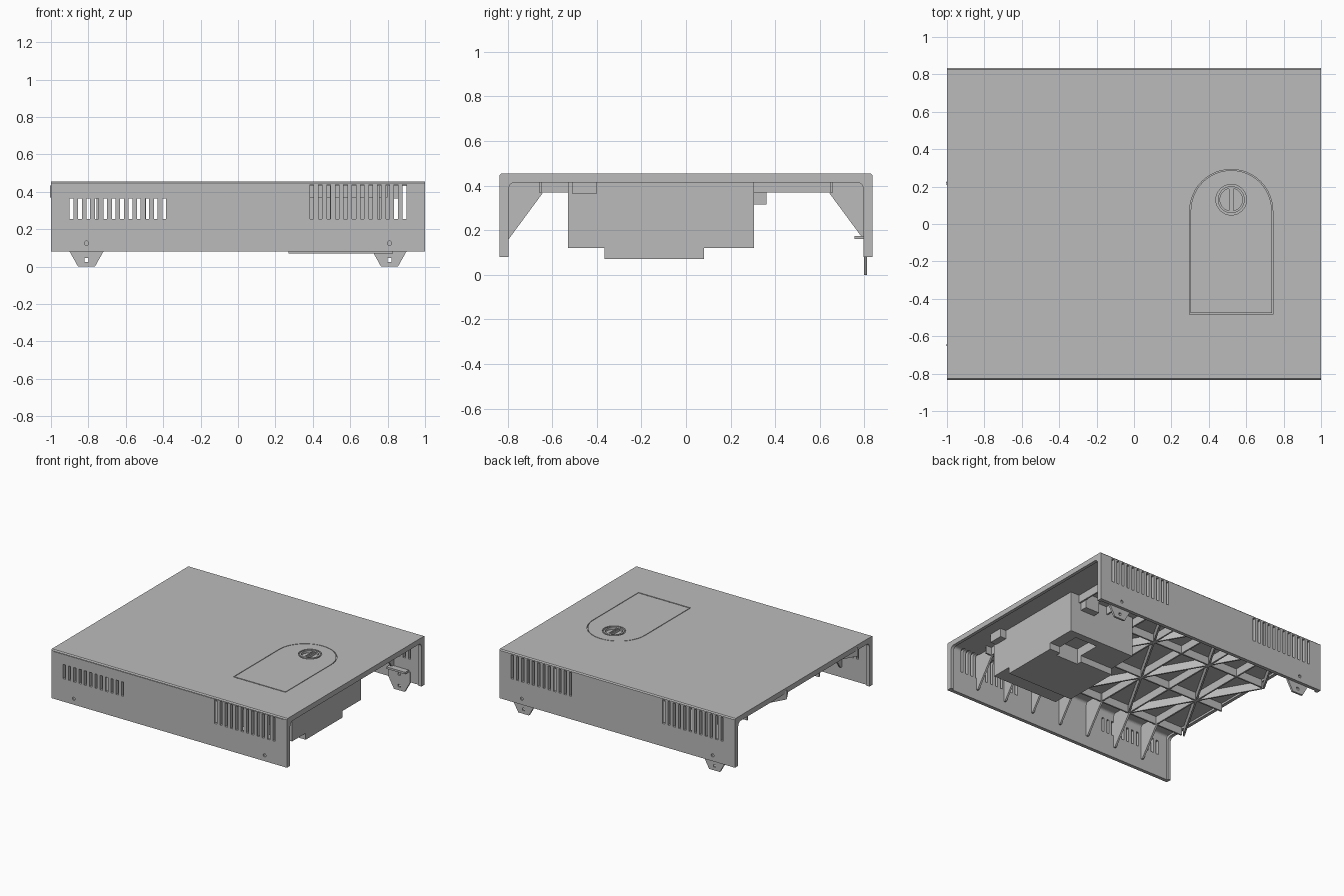
import bpy, bmesh
from math import sin, cos, pi, atan2, hypot
from mathutils import Matrix

cube = bpy.data.objects.get("Cube")
if cube:
    bpy.data.objects.remove(cube, do_unlink=True)

grey = bpy.data.materials.new("plain grey")
grey.use_nodes = True
colour = (0.5, 0.5, 0.5, 1)
grey.diffuse_color = colour
grey.node_tree.nodes["Principled BSDF"].inputs["Base Color"].default_value = colour


def finish(name, bm):
    bmesh.ops.recalc_face_normals(bm, faces=bm.faces)
    mesh = bpy.data.meshes.new(name)
    bm.to_mesh(mesh)
    bm.free()
    mesh.materials.append(grey)
    ob = bpy.data.objects.new(name, mesh)
    bpy.context.collection.objects.link(ob)
    return ob


def add_box(bm, x, y, z, angle=0):
    """Box from three (low, high) ranges, turned about its own centre."""
    mid = [(a + b) / 2 for a, b in (x, y, z)]
    size = [b - a for a, b in (x, y, z)]
    m = Matrix.Translation(mid) @ Matrix.Rotation(angle, 4, 'Z') @ Matrix.Diagonal((*size, 1))
    bmesh.ops.create_cube(bm, size=1, matrix=m)


def add_prism(bm, pts, axis, low, high):
    """Extrude a 2D outline along an axis."""
    def place(p, d):
        return {'x': (d, p[0], p[1]), 'y': (p[0], d, p[1]), 'z': (p[0], p[1], d)}[axis]
    a = [bm.verts.new(place(p, low)) for p in pts]
    b = [bm.verts.new(place(p, high)) for p in pts]
    n = len(pts)
    bm.faces.new(a)
    bm.faces.new(b[::-1])
    for i in range(n):
        j = (i + 1) % n
        bm.faces.new((a[i], b[i], b[j], a[j]))


def add_ring(bm, outer, inner, low, high):
    """Upright band between two matching outlines."""
    loops = [[bm.verts.new((x, y, z)) for x, y in pts]
             for pts, z in ((outer, low), (outer, high), (inner, high), (inner, low))]
    n = len(outer)
    for k in range(4):
        p, q = loops[k], loops[(k + 1) % 4]
        for i in range(n):
            j = (i + 1) % n
            bm.faces.new((p[i], p[j], q[j], q[i]))


def arc(cx, cy, r, start, end, n):
    return [(cx + r * cos(start + (end - start) * i / n),
             cy + r * sin(start + (end - start) * i / n)) for i in range(n + 1)]


def cut(ob, cutter_bm):
    """Subtract a temporary cutter and bake the result."""
    cutter = finish("cutter", cutter_bm)
    cutter.hide_render = True
    mod = ob.modifiers.new("cut", 'BOOLEAN')
    mod.operation, mod.solver, mod.object = 'DIFFERENCE', 'EXACT', cutter
    mod.use_self = True
    graph = bpy.context.evaluated_depsgraph_get()
    mesh = bpy.data.meshes.new_from_object(ob.evaluated_get(graph))
    ob.modifiers.clear()
    ob.data = mesh
    bpy.data.objects.remove(cutter, do_unlink=True)


W, TOP, BASE = 0.835, 0.455, 0.08


def channel(inner_y, inner_z, r):
    """Upside-down channel section with rounded inner corners."""
    c = 0.008
    right = [(inner_y, BASE)] + arc(inner_y - r, inner_z - r, r, 0, pi / 2, 5)
    outside = [(-W, BASE), (-W, TOP - c), (-W + c, TOP), (W - c, TOP), (W, TOP - c), (W, BASE)]
    return outside + right + [(-y, z) for y, z in reversed(right)]


# Cover: top plate with front and back walls
bm = bmesh.new()
add_prism(bm, channel(0.808, 0.43, 0.02), 'x', -1, 1)
cover = finish("cover", bm)

# Vents, seam, and screw holes in the walls
bm = bmesh.new()
for side in (-1, 1):
    for group in (-1, 1):
        high = 0.365 if (side, group) == (-1, -1) else 0.438
        for i in range(12):
            x = group * (0.395 + 0.045 * i)
            y = sorted((side * 0.78, side * 0.9))
            add_box(bm, (x - 0.01, x + 0.01), y, (0.255, high))
        y = sorted((side * 0.825, side * 0.9))
        add_prism(bm, arc(group * 0.81, 0.125, 0.012, 0, 2 * pi * 11 / 12, 11), 'y', *y)
add_box(bm, (-1.1, 1.1), (-0.9, -0.831), (0.442, 0.446))
cut(cover, bm)

# Hatch seam and round lock recess in the top
HX, HY, LY = 0.52, 0.07, 0.13


def hatch(r, bottom):
    return [(HX + r, bottom)] + arc(HX, HY, r, 0, pi, 24) + [(HX - r, bottom)]


bm = bmesh.new()
add_ring(bm, hatch(0.222, -0.484), hatch(0.217, -0.476), 0.443, 0.5)
circle = [arc(HX, LY, r, 0, 2 * pi * 31 / 32, 31) for r in (0.082, 0.072)]
add_ring(bm, *circle, 0.443, 0.5)
for s in (0, pi):
    lim = 1.38
    add_prism(bm, arc(HX, LY, 0.06, s - lim, s + lim, 14), 'z', 0.437, 0.5)
add_box(bm, (HX - 0.003, HX + 0.003), (LY - 0.055, LY + 0.055), (0.448, 0.5))
cut(cover, bm)

# Thick rims at both open ends
for name, x in (("right_end_rim", -1), ("left_end_rim", 0.975)):
    bm = bmesh.new()
    add_prism(bm, channel(0.795, 0.415, 0.03), 'x', x, x + 0.025)
    finish(name, bm)

# Triangular gussets joining the walls to the top
bm = bmesh.new()
for side in (-1, 1):
    for k in range(-3, 4):
        pts = [(0.82, 0.16), (0.82, 0.435), (0.64, 0.435), (0.64, 0.37), (0.795, 0.16)]
        add_prism(bm, [(side * y, z) for y, z in pts], 'x', k * 0.25 - 0.007, k * 0.25 + 0.007)
finish("wall_gussets", bm)

# Lattice of stiffening ribs under the top
bm = bmesh.new()
T, RIB, ROW = 0.006, (0.37, 0.435), 0.435
for k in range(-3, 4):
    add_box(bm, (k * 0.25 - T, k * 0.25 + T), (-0.65, 0.65), RIB)
for j in range(4):
    y = -1.5 * ROW + j * ROW
    add_box(bm, (-0.98, 0.8 if j in (0, 3) else 0.3), (y - T, y + T), RIB)
for i in range(5):
    for j in range(3):
        cx, cy = -0.875 + i * 0.25, (j - 1) * ROW
        length, lean = hypot(0.25, ROW) / 2, atan2(0.25, ROW)
        add_box(bm, (cx - T, cx + T), (cy - length, cy + length), RIB,
                lean if (i + j) % 2 else -lean)
finish("underside_ribs", bm)

# Stepped compartment below the hatch
bm = bmesh.new()
section = [(-0.53, 0.435), (-0.53, 0.12), (-0.365, 0.12), (-0.365, 0.07),
           (0.08, 0.07), (0.08, 0.12), (0.305, 0.12), (0.305, 0.435)]
add_prism(bm, section, 'x', 0.27, 0.83)
compartment = finish("compartment", bm)
bm = bmesh.new()
add_box(bm, (0.55, 0.74), (0.04, 0.25), (0.0, 0.19))
cut(compartment, bm)

# Small blocks beside the compartment
bm = bmesh.new()
add_box(bm, (0.62, 0.74), (0.3, 0.36), (0.315, 0.435))
add_box(bm, (0.82, 0.88), (-0.51, -0.4), (0.365, 0.435))
finish("compartment_tabs", bm)

# Feet on the back wall, with fixing holes and inner ledges
for name, s in (("right_foot", -1), ("left_foot", 1)):
    x = s * 0.81
    bm = bmesh.new()
    outline = [(-0.045, 0), (0.045, 0), (0.09, 0.08), (0.09, 0.16), (-0.09, 0.16), (-0.09, 0.08)]
    add_prism(bm, [(x + u, z) for u, z in outline], 'y', 0.797, 0.812)
    foot = finish(name, bm)
    bm = bmesh.new()
    add_box(bm, (x - 0.01, x + 0.01), (0.7, 0.9), (0.025, 0.045))
    add_prism(bm, arc(x, 0.125, 0.012, 0, 2 * pi * 11 / 12, 11), 'y', 0.7, 0.806)
    cut(foot, bm)
    bm = bmesh.new()
    add_box(bm, (x - 0.08, x + 0.08), (0.755, 0.8), (0.16, 0.175))
    finish(name + "_ledge", bm)
